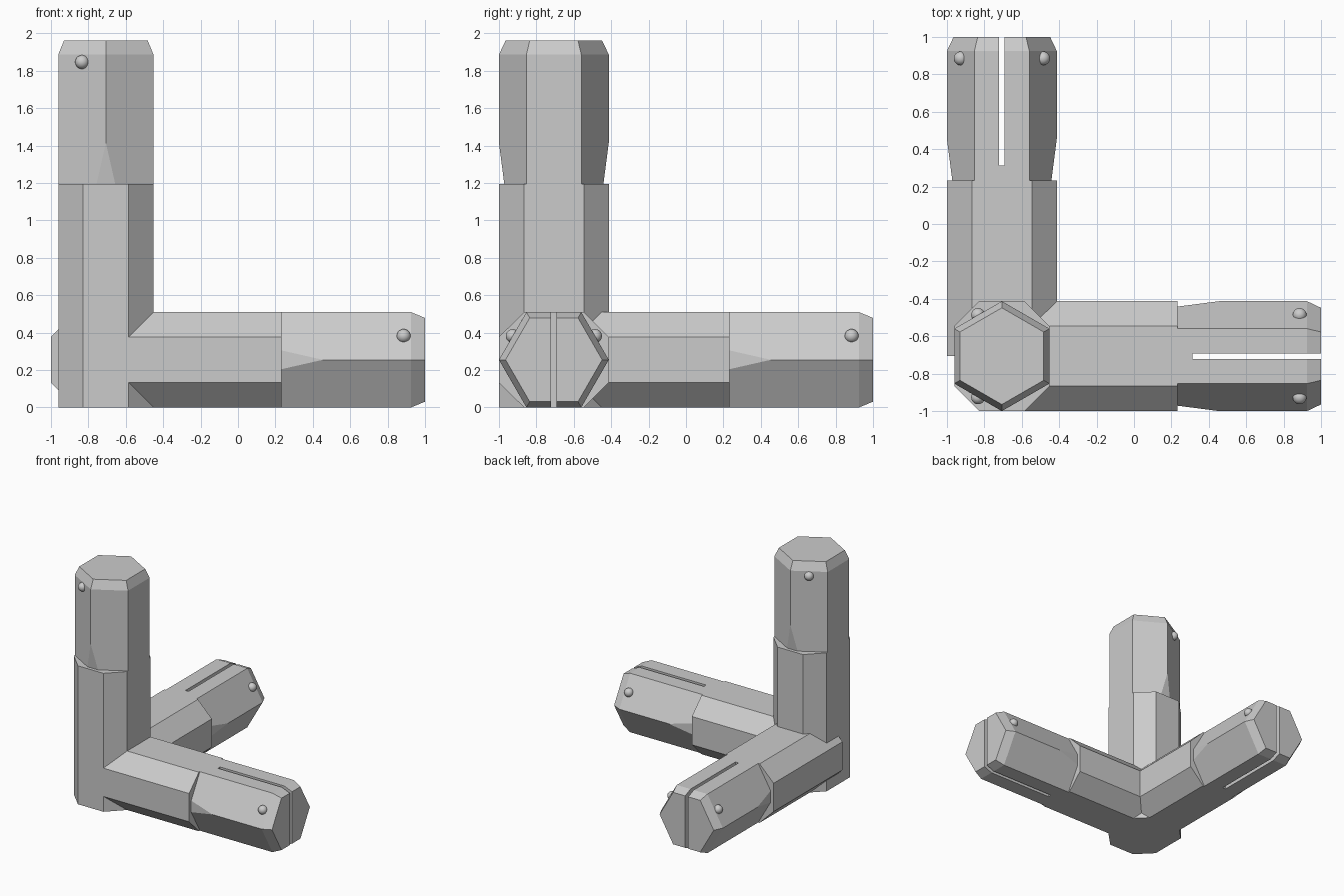
import bpy, bmesh
from mathutils import Matrix, Vector

if "Cube" in bpy.data.objects:
    bpy.data.objects.remove(bpy.data.objects["Cube"], do_unlink=True)

grey = bpy.data.materials.new("plain_grey")
grey.use_nodes = True
colour = (0.6, 0.6, 0.6, 1)
grey.diffuse_color = colour
grey.node_tree.nodes["Principled BSDF"].inputs["Base Color"].default_value = colour

U, V = 0.2545, 0.2935          # half height and half width of an arm
SHOULDER, TAPER, BEVEL, END = 0.94, 1.16, 1.632, 1.7065
SLOT_START, SLOT_WIDTH = 1.02, 0.03
CENTRE = Vector((V - 1, V - 1, U))
X, Y, Z = Vector((1, 0, 0)), Vector((0, 1, 0)), Vector((0, 0, 1))


def frame(u, v, w):
    """Local axes: u across flats, v across corners, w along the arm."""
    m = Matrix((u, v, w)).transposed().to_4x4()
    m.translation = CENTRE
    return m


def make_object(name, bm, matrix):
    bm.transform(matrix)
    bmesh.ops.recalc_face_normals(bm, faces=bm.faces)
    mesh = bpy.data.meshes.new(name)
    bm.to_mesh(mesh)
    bm.free()
    mesh.materials.append(grey)
    obj = bpy.data.objects.new(name, mesh)
    bpy.context.collection.objects.link(obj)
    return obj


def hull(name, points, matrix):
    bm = bmesh.new()
    for p in points:
        bm.verts.new(p)
    bmesh.ops.convex_hull(bm, input=bm.verts[:])
    bmesh.ops.dissolve_limit(bm, angle_limit=0.01, verts=bm.verts[:], edges=bm.edges[:])
    return make_object(name, bm, matrix)


def combine(target, others, operation):
    for other in others:
        mod = target.modifiers.new("combine", "BOOLEAN")
        mod.operation, mod.solver, mod.object = operation, "EXACT", other
    bpy.context.view_layer.update()
    graph = bpy.context.evaluated_depsgraph_get()
    mesh = bpy.data.meshes.new_from_object(target.evaluated_get(graph))
    target.modifiers.clear()
    target.data = mesh
    for other in others:
        bpy.data.objects.remove(other, do_unlink=True)


def mirrored(u, v, w):
    return [(a * u, b * v, w) for a in (-1, 1) for b in (-1, 1)]


def hexagon(scale, w):
    return mirrored(U * scale, V * scale / 2, w) + [(0, V * scale, w), (0, -V * scale, w)]


def core(name, matrix, start):
    # Eight-sided shaft
    points = []
    for w in (start, SHOULDER):
        points += mirrored(U, 0.16, w) + mirrored(0.122, V, w)
    return hull(name, points, matrix)


def tip(name, matrix):
    # Six-sided plug with relieved corners at its root and a bevelled end
    points = mirrored(U, V / 2, SHOULDER) + mirrored(0.05, 0.265, SHOULDER)
    points += [(0, V, TAPER), (0, -V, TAPER)] + hexagon(1, BEVEL) + hexagon(0.88, END)
    plug = hull(name, points, matrix)
    # Expansion slot through the flats
    slot = hull("slot_cutter", mirrored(1, SLOT_WIDTH / 2, SLOT_START)
                + mirrored(1, SLOT_WIDTH / 2, 2), matrix)
    slot.hide_render = True
    combine(plug, [slot], "DIFFERENCE")


def studs(name, matrix):
    # Round locking studs on two neighbouring sloped faces
    for side, label in ((-1, "a"), (1, "b")):
        bm = bmesh.new()
        bmesh.ops.create_uvsphere(bm, u_segments=20, v_segments=12, radius=0.037)
        place = matrix @ Matrix.Translation((U / 2, side * V * 0.75, 1.592))
        stud = make_object(f"{name}_{label}", bm, place)
        stud.data.shade_smooth()


arms = {
    "upright": (frame(-X, Y, Z), -U),
    "side": (frame(Z, Y, X), 0),
    "rear": (frame(Z, X, Y), 0),
}
shafts = []
for arm, (matrix, start) in arms.items():
    shafts.append(core(arm + "_shaft", matrix, start))
    tip(arm + "_plug", matrix)
    studs(arm + "_stud", matrix)

# One joined corner body
combine(shafts[0], shafts[1:], "UNION")
shafts[0].name = "corner_body"
